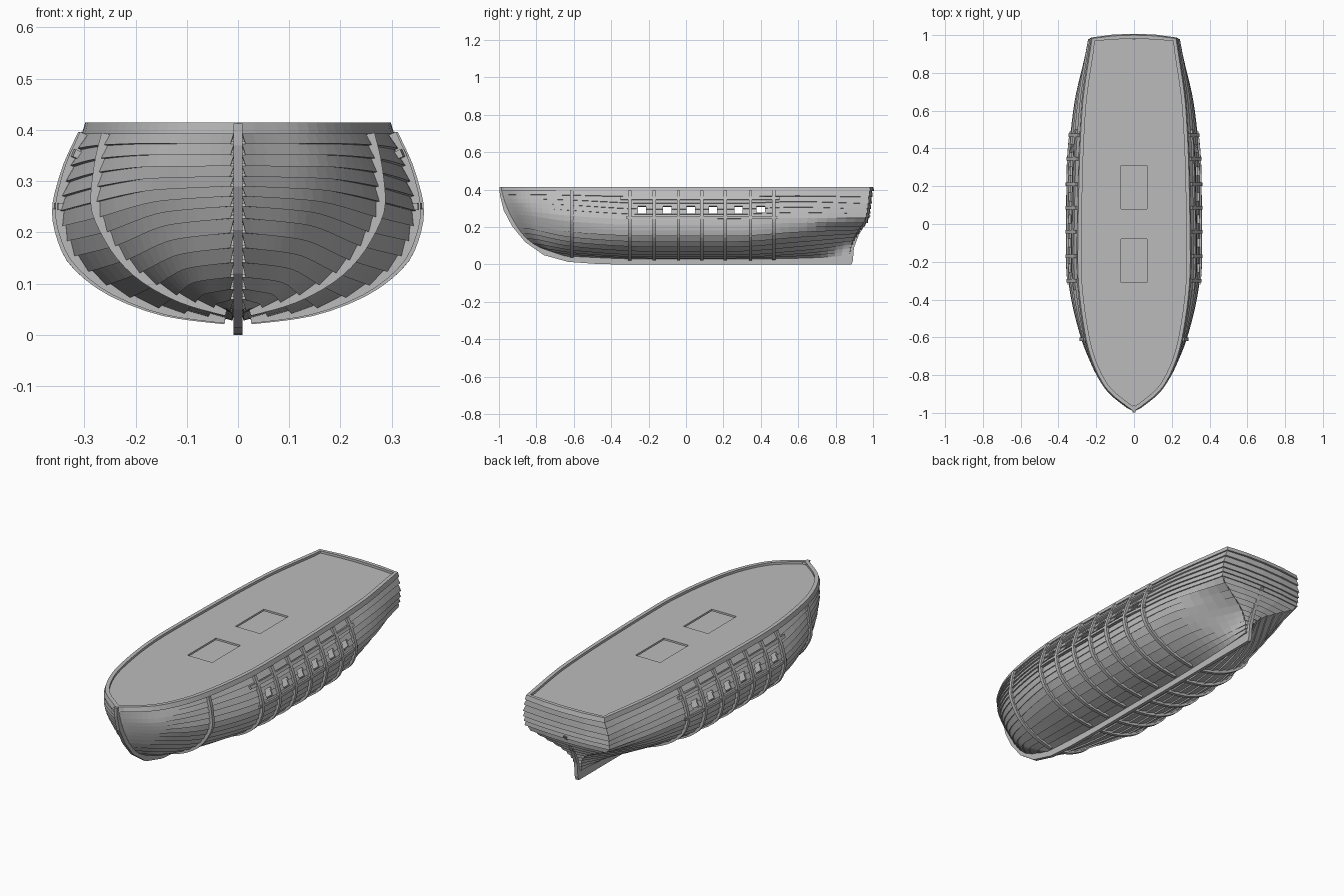
import bpy, bmesh, math
from mathutils import Vector

if "Cube" in bpy.data.objects:
    bpy.data.objects.remove(bpy.data.objects["Cube"])

grey = bpy.data.materials.new("weathered_grey")
grey.diffuse_color = (0.5, 0.5, 0.5, 1)
grey.use_nodes = True
grey.node_tree.nodes["Principled BSDF"].inputs["Base Color"].default_value = grey.diffuse_color


def finish(name, bm, mirror=False, thick=0, recalc=True):
    if recalc:
        bmesh.ops.recalc_face_normals(bm, faces=bm.faces)
    me = bpy.data.meshes.new(name)
    bm.to_mesh(me)
    bm.free()
    me.materials.append(grey)
    ob = bpy.data.objects.new(name, me)
    bpy.context.collection.objects.link(ob)
    if thick:
        s = ob.modifiers.new("thickness", 'SOLIDIFY')
        s.thickness, s.offset = thick, -1
    if mirror:
        m = ob.modifiers.new("mirror", 'MIRROR')
        m.use_clip = False
        m.use_mirror_merge = False
    return ob


# Hull stations from stem to stern, each from keel to deck edge
def section(y, *xz):
    return [Vector((x, y, z)) for x, z in xz]


stem = [Vector((.008, y, z)) for y, z in ((-.66, .05), (-.80, .10), (-.88, .17), (-.925, .24),
                                         (-.95, .29), (-.97, .34), (-.985, .395))]
shoulder = [Vector(p) for p in ((.01, -.64, .05), (.07, -.74, .095), (.105, -.80, .16), (.13, -.83, .23),
                                (.145, -.85, .285), (.153, -.86, .34), (.15, -.86, .395))]
stern = [Vector(p) for p in ((.009, .87, .05), (.02, .88, .10), (.06, .90, .15), (.15, .93, .20),
                             (.235, .96, .25), (.238, .97, .31), (.22, .98, .395))]
stations = [
    stem, shoulder,
    section(-.61, (.01, .05), (.10, .075), (.19, .125), (.245, .19), (.272, .26), (.265, .33), (.25, .395)),
    section(-.20, (.01, .035), (.13, .05), (.26, .10), (.33, .17), (.347, .24), (.332, .31), (.295, .395)),
    section(.25, (.01, .035), (.13, .05), (.26, .10), (.33, .17), (.345, .24), (.327, .31), (.288, .395)),
    section(.60, (.01, .04), (.10, .07), (.21, .125), (.29, .19), (.315, .25), (.302, .32), (.272, .395)),
    stern]


def smooth(pts, t):
    """Monotone cubic through evenly indexed points."""
    n = len(pts) - 1
    i = min(int(t), n - 1)
    f = t - i

    def tangent(k):
        if k == 0:
            return pts[1] - pts[0]
        if k == n:
            return pts[n] - pts[n - 1]
        a, b = pts[k] - pts[k - 1], pts[k + 1] - pts[k]
        return Vector([2 * p * q / (p + q) if p * q > 0 else 0 for p, q in zip(a, b)])
    return ((2 * f**3 - 3 * f**2 + 1) * pts[i] + (f**3 - 2 * f**2 + f) * tangent(i)
            + (3 * f**2 - 2 * f**3) * pts[i + 1] + (f**3 - f**2) * tangent(i + 1))


def column(t):
    return [smooth([st[j] for st in stations], t) for j in range(7)]


def on_column(col, s, off=0):
    p = smooth(col, s * 6)
    d = smooth(col, min(1, s + .02) * 6) - smooth(col, max(0, s - .02) * 6)
    return p + Vector((d.z, 0, -d.x)).normalized() * off


def solve(f, lo, hi, target):
    for _ in range(22):
        mid = (lo + hi) / 2
        lo, hi = (mid, hi) if f(mid) < target else (lo, mid)
    return lo


def girth_at(y):
    """Seven hull points lying in the plane of one rib."""
    out = []
    for j in range(7):
        line = [st[j] for st in stations]
        out.append(smooth(line, solve(lambda t: smooth(line, t).y, 0, 6, y)))
    return out


def cut_hole(bm, lo, hi, axes):
    """Slice along the hole borders and drop the faces inside."""
    def near(f):
        c = f.calc_center_median()
        return all(lo[a] - .3 < c[a] < hi[a] + .3 for a in axes)
    for a in axes:
        for v in (lo[a], hi[a]):
            fs = [f for f in bm.faces if near(f)]
            geom = fs + list({e for f in fs for e in f.edges}) + list({v for f in fs for v in f.verts})
            n = Vector((0, 0, 0))
            n[a] = 1
            bmesh.ops.bisect_plane(bm, geom=geom, plane_co=n * v, plane_no=n, dist=1e-6)
    dead = [f for f in bm.faces if all(lo[a] < f.calc_center_median()[a] < hi[a] for a in axes)]
    bmesh.ops.delete(bm, geom=dead, context='FACES')


def sweep(name, rings, mirror=True, closed=False):
    bm = bmesh.new()
    rs = [[bm.verts.new(p) for p in r] for r in rings]
    k = len(rs[0])
    for a, b in zip(rs, rs[1:] + rs[:1] if closed else rs[1:]):
        for i in range(k):
            bm.faces.new((a[i], a[(i + 1) % k], b[(i + 1) % k], b[i]))
    if not closed:
        bm.faces.new(rs[0])
        bm.faces.new(rs[-1])
    return finish(name, bm, mirror)


# Overlapping planks of the hull side, with gun ports
STRAKES, LAP = 15, .007
cols = [column(i * 6 / 42) for i in range(43)]
edges = [(k / STRAKES, LAP if k < STRAKES else 0) for k in range(STRAKES)]
levels = []
for k in range(STRAKES):
    levels += [(k / STRAKES, LAP), ((k + 1) / STRAKES, 0)]
bm = bmesh.new()
grid = [[bm.verts.new(on_column(c, s, o)) for s, o in levels] for c in cols]
for a, b in zip(grid, grid[1:]):
    for j in range(len(levels) - 1):
        bm.faces.new((a[j], b[j], b[j + 1], a[j + 1]))
for y in (-.235, -.10, .025, .145, .28, .40):
    cut_hole(bm, (0, y - .022, .272), (1, y + .022, .312), (1, 2))
finish("hull_planks", bm, mirror=True, thick=.007, recalc=False)

# Planked transom with a slight camber
bm = bmesh.new()
rows = []
for s, o in levels:
    p = on_column(cols[-1], s, o)
    rows.append([bm.verts.new((p.x * u, p.y + o + .015 * (1 - u * u) * min(1, p.x / .2), p.z))
                 for u in (1, .5, 0, -.5, -1)])
for a, b in zip(rows, rows[1:]):
    for i in range(4):
        bm.faces.new((a[i], a[i + 1], b[i + 1], b[i]))
finish("transom_planks", bm, thick=.006, recalc=False)


# Upper deck with two hatches, and the gun deck below
def deck(name, z, inset, hatches):
    bm = bmesh.new()
    prev = None
    for c in cols:
        s = solve(lambda u: smooth(c, u * 6).z, 0, 1, min(z, .3949))
        p = smooth(c, s * 6)
        x = max(p.x - inset, .002)
        row = [bm.verts.new((-x, p.y, z)), bm.verts.new((x, p.y, z))]
        if prev:
            bm.faces.new((prev[0], prev[1], row[1], row[0]))
        prev = row
    for y0, y1 in hatches:
        cut_hole(bm, (-.07, y0, 0), (.07, y1, 1), (0, 1))
    finish(name, bm, thick=.01, recalc=False)


deck("upper_deck", .403, .004, ((-.31, -.08), (.08, .31)))
deck("gun_deck", .25, .01, ())

# Low rail running all round the deck edge
side = [smooth(c, 6) for c in cols]
loop = [Vector((0, -.992))] + [p.xy for p in side[1:]]
loop += [Vector((.11, .993)), Vector((0, .997)), Vector((-.11, .993))]
loop += [Vector((-p.x, p.y)) for p in reversed(side[1:])]
rings = []
for i, p in enumerate(loop):
    a = (p - loop[i - 1]).normalized()
    b = (loop[(i + 1) % len(loop)] - p).normalized()
    d = (a + b).normalized()
    n = Vector((d.y, -d.x))
    q = [p + n * o for o in (.010, .003, -.016, -.016)]
    if i == 0:
        q = [p, p, p + Vector((0, .022)), p + Vector((0, .022))]
    rings.append([(*v, z) for v, z in zip(q, (.392, .415, .415, .392))])
sweep("deck_rail", rings, mirror=False, closed=True)

# Outside ribs
for n, y in enumerate((-.61, -.30, -.17, -.04, .085, .21, .345, .47)):
    g = girth_at(y)
    rings = []
    for i in range(25):
        s = .02 + .97 * i / 24
        inner, outer = on_column(g, s, -.002), on_column(g, s, .016)
        h = Vector((0, .009, 0))
        rings.append([inner - h, inner + h, outer + h, outer - h])
    sweep(f"outer_rib_{n + 1}", rings)


# Fore and aft wales above and below the gun ports
def wale(name, z, y0, y1, h, out):
    rings = []
    for i in range(17):
        g = girth_at(y0 + (y1 - y0) * i / 16)
        s = [solve(lambda u: smooth(g, u * 6).z, 0, 1, z + d) for d in (-h, h)]
        rings.append([on_column(g, s[0], -.002), on_column(g, s[1], -.002),
                      on_column(g, s[1], out), on_column(g, s[0], out)])
    sweep(name, rings)


wale("lower_wale", .250, -.32, .49, .006, .013)
wale("upper_wale", .350, -.35, .50, .007, .013)

# Keel, stem and sternpost as one flat timber
outer = [(-.998, .413), (-.995, .37), (-.975, .29), (-.93, .205), (-.86, .12), (-.76, .05), (-.63, .014),
         (-.46, .002), (-.3, 0), (.885, 0), (.892, .02), (.898, .09), (.925, .16), (.965, .225), (.988, .262)]
inner = [(.965, .262), (.93, .2), (.89, .14), (.865, .06), (.6, .05), (-.2, .045), (-.62, .06),
         (-.76, .105), (-.85, .17), (-.91, .25), (-.945, .32), (-.962, .413)]
sweep("keel_timber", [[(x, y, z) for y, z in outer + inner] for x in (-.009, .009)], mirror=False)
